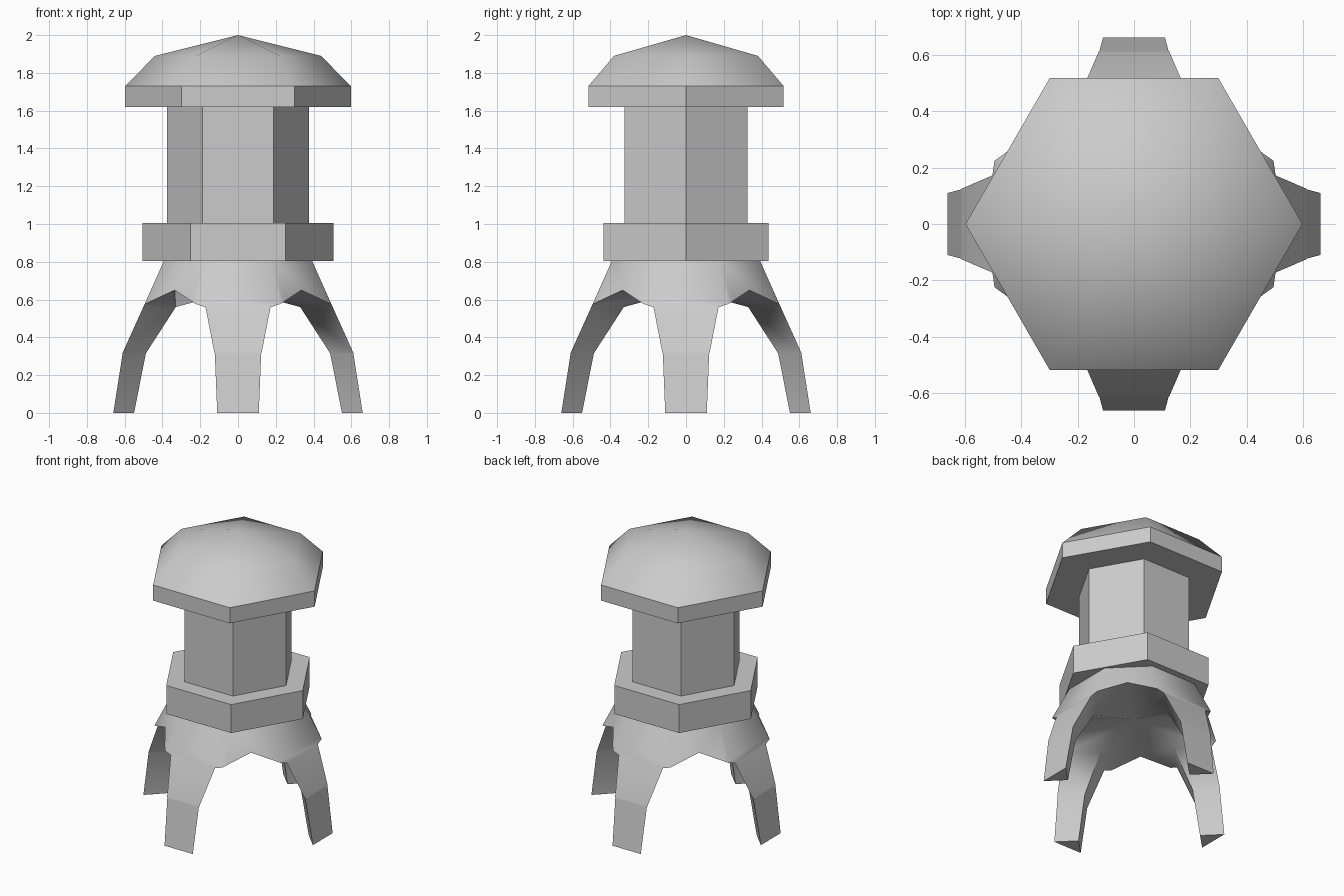
import bpy
import bmesh
import math

cube = bpy.data.objects.get("Cube")
if cube:
    bpy.data.objects.remove(cube, do_unlink=True)

stone = bpy.data.materials.new("grey stone")
stone.use_nodes = True
GREY = (0.6, 0.6, 0.6, 1)
stone.diffuse_color = GREY
stone.node_tree.nodes["Principled BSDF"].inputs["Base Color"].default_value = GREY


def hexagon(radius):
    return [(radius * math.cos(i * math.pi / 3), radius * math.sin(i * math.pi / 3))
            for i in range(6)]


def octagon(reach, half):
    """Eight-sided outline with flat sides facing the axes."""
    a, b = reach, half
    return [(a, -b), (a, b), (b, a), (-b, a), (-a, b), (-a, -b), (-b, -a), (b, -a)]


def finish(name, bm):
    bmesh.ops.recalc_face_normals(bm, faces=bm.faces[:])
    mesh = bpy.data.meshes.new(name)
    bm.to_mesh(mesh)
    bm.free()
    obj = bpy.data.objects.new(name, mesh)
    bpy.context.collection.objects.link(obj)
    mesh.materials.append(stone)
    return obj


def loft(name, sections, apex=None, smooth_above=None):
    """Skin (z, outline) sections, closed by a flat cap or a pointed apex."""
    bm = bmesh.new()
    rings = [[bm.verts.new((x, y, z)) for x, y in outline] for z, outline in sections]
    count = len(rings[0])
    bm.faces.new(rings[0])
    for low, high in zip(rings, rings[1:]):
        for i in range(count):
            j = (i + 1) % count
            bm.faces.new((low[i], low[j], high[j], high[i]))
    if apex is None:
        bm.faces.new(rings[-1])
    else:
        tip = bm.verts.new((0, 0, apex))
        for i in range(count):
            bm.faces.new((rings[-1][i], rings[-1][(i + 1) % count], tip))
    if smooth_above is not None:
        for face in bm.faces:
            face.smooth = face.calc_center_median().z > smooth_above
    return finish(name, bm)


def tunnel(name, angle):
    """Arched prism running through the centre at the given angle."""
    half = [(0.405, -0.1), (0.389, 0), (0.345, 0.315), (0.233, 0.56)]
    profile = half + [(0, 0.65)] + [(-t, z) for t, z in reversed(half)]
    bm = bmesh.new()
    c, s = math.cos(angle), math.sin(angle)
    ends = [[bm.verts.new((c * d - s * t, s * d + c * t, z)) for t, z in profile]
            for d in (-1.5, 1.5)]
    for end in ends:
        bm.faces.new(end)
    for i in range(len(profile)):
        j = (i + 1) % len(profile)
        bm.faces.new((ends[0][i], ends[0][j], ends[1][j], ends[1][i]))
    obj = finish(name, bm)
    obj.hide_render = True
    return obj


# Flared four-legged stand, hollowed by two crossing arches
legs = loft("legs", [
    (0, octagon(0.66, 0.26)),
    (0.32, octagon(0.61, 0.25)),
    (0.59, octagon(0.488, 0.222)),
    (0.81, octagon(0.39, 0.175)),
])
bpy.context.view_layer.objects.active = legs
for number, angle in enumerate((math.pi / 4, -math.pi / 4)):
    cutter = tunnel(f"arch_cutter_{number}", angle)
    cut = legs.modifiers.new("arch", 'BOOLEAN')
    cut.operation = 'DIFFERENCE'
    cut.solver = 'EXACT'
    cut.object = cutter
    bpy.ops.object.modifier_apply(modifier=cut.name)
    bpy.data.objects.remove(cutter, do_unlink=True)
bpy.ops.object.select_all(action='DESELECT')
legs.select_set(True)
bpy.ops.object.shade_smooth_by_angle(angle=math.radians(50))

# Platform and light chamber
loft("platform", [(0.805, hexagon(0.505)), (1.005, hexagon(0.505))])
loft("light_chamber", [(1.0, hexagon(0.375)), (1.625, hexagon(0.375))])

# Roof with a straight fascia and a smooth faceted cap
loft("roof", [
    (1.62, hexagon(0.597)),
    (1.73, hexagon(0.597)),
    (1.89, hexagon(0.44)),
], apex=2.0, smooth_above=1.75)
